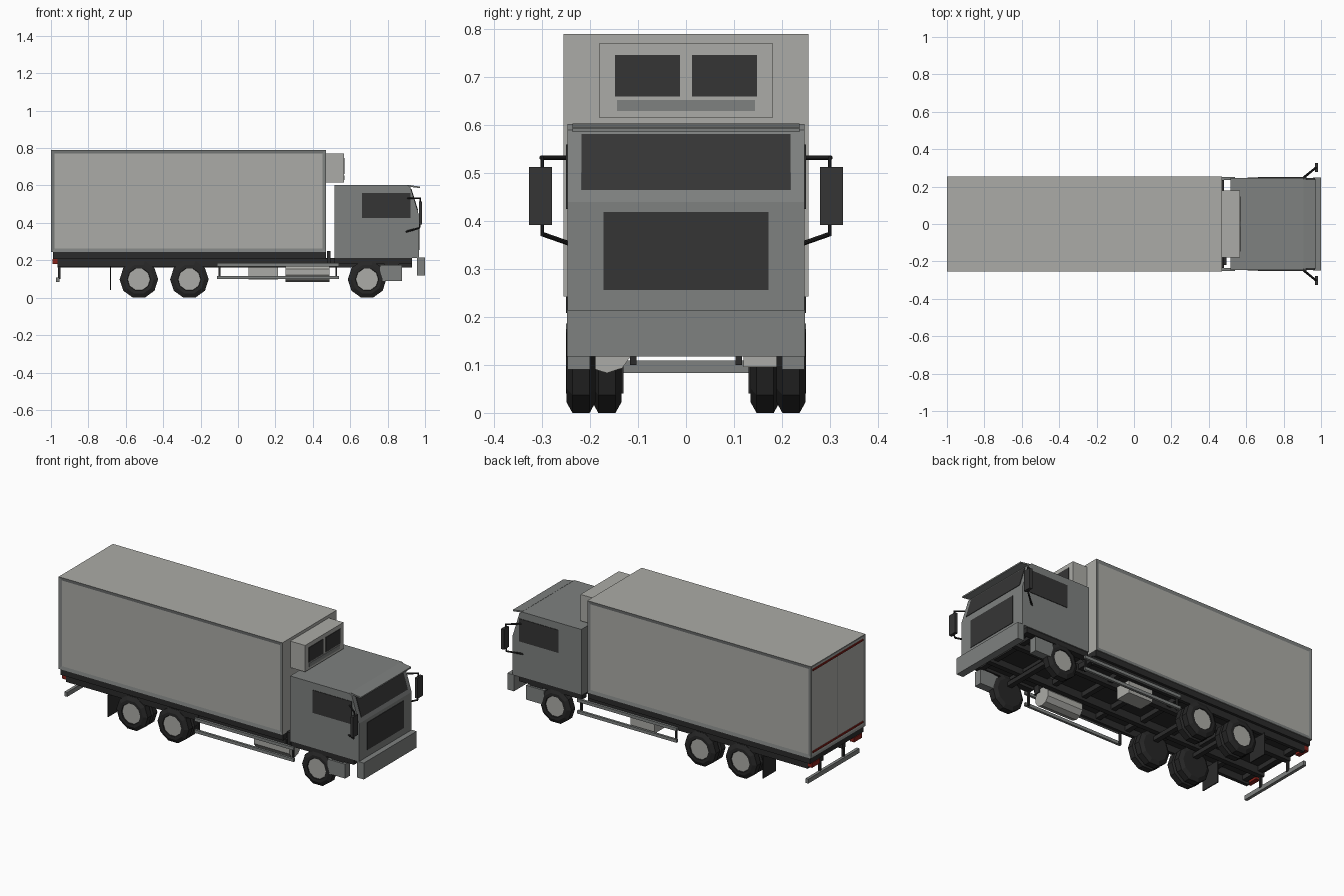
import bpy, bmesh, math
from mathutils import Vector

cube = bpy.data.objects.get("Cube")
if cube:
    bpy.data.objects.remove(cube, do_unlink=True)


def material(name, rgb):
    m = bpy.data.materials.new(name)
    m.use_nodes = True
    m.diffuse_color = (*rgb, 1)
    m.node_tree.nodes["Principled BSDF"].inputs["Base Color"].default_value = (*rgb, 1)
    return m


LIGHT = material("light grey", (0.41, 0.41, 0.385))
GREY = material("cab grey", (0.21, 0.22, 0.215))
GLASS = material("dark glass", (0.036, 0.036, 0.036))
CHASSIS = material("chassis black", (0.024, 0.024, 0.024))
TYRE = material("tyre black", (0.02, 0.02, 0.02))
RED = material("red", (0.25, 0.015, 0.01))


def finish(name, bm, *mats):
    bmesh.ops.recalc_face_normals(bm, faces=bm.faces)
    me = bpy.data.meshes.new(name)
    bm.to_mesh(me)
    bm.free()
    for m in mats:
        me.materials.append(m)
    ob = bpy.data.objects.new(name, me)
    bpy.context.collection.objects.link(ob)
    return ob


def box_mesh(x, y, z):
    bm = bmesh.new()
    bmesh.ops.create_cube(bm, size=1)
    for v in bm.verts:
        v.co = [(r[0] + r[1]) / 2 + c * (r[1] - r[0]) for r, c in zip((x, y, z), v.co)]
    return bm


def box(name, x, y, z, mat):
    return finish(name, box_mesh(x, y, z), mat)


def prism(name, profile, y, mat):
    """Side profile in x and z, extruded across the width."""
    bm = bmesh.new()
    f = bm.faces.new([bm.verts.new((px, y[0], pz)) for px, pz in profile])
    ext = bmesh.ops.extrude_face_region(bm, geom=[f])["geom"]
    for v in ext:
        if isinstance(v, bmesh.types.BMVert):
            v.co.y = y[1]
    return finish(name, bm, mat)


def rod(name, a, b, r, mat, sides=8):
    a, b = Vector(a), Vector(b)
    bm = bmesh.new()
    bmesh.ops.create_cone(bm, cap_ends=True, segments=sides, radius1=r, radius2=r,
                          depth=(b - a).length)
    rot = (b - a).to_track_quat('Z', 'Y').to_matrix()
    for v in bm.verts:
        v.co = rot @ v.co + (a + b) / 2
    return finish(name, bm, mat)


def wheel(name, x, y, side):
    """Ten-sided tyre with bevelled shoulders and a recessed hub."""
    rings = [(-0.03, 0.08), (-0.018, 0.103), (0.018, 0.103), (0.03, 0.08),
             (0.03, 0.062), (0.025, 0.06)]
    n = 10
    bm = bmesh.new()
    loops = []
    for off, r in rings:
        loops.append([bm.verts.new((x + r * math.sin((i + 0.5) * math.tau / n), y + side * off,
                                    0.098 - r * math.cos((i + 0.5) * math.tau / n)))
                      for i in range(n)])
    for a, b in zip(loops, loops[1:]):
        for i in range(n):
            bm.faces.new((a[i], a[(i + 1) % n], b[(i + 1) % n], b[i]))
    bm.faces.new(loops[0])
    bm.faces.new(loops[-1]).material_index = 1
    finish(name, bm, TYRE, LIGHT)


# Cargo box: recessed panels framed in darker grey on the sides and the back
bm = box_mesh((-1, 0.47), (-0.255, 0.255), (0.243, 0.79))
bm.normal_update()
for f in [f for f in bm.faces if abs(f.normal.y) > 0.9 or f.normal.x < -0.9]:
    rim = bmesh.ops.inset_individual(bm, faces=[f], thickness=0.027 if abs(f.normal.y) > 0.9 else 0.018,
                                     depth=-0.004)["faces"]
    for r in rim:
        r.material_index = 1
finish("cargo_box", bm, LIGHT, GREY)
for z in (0.275, 0.762):
    box("rear_red_strip", (-1.001, -0.994), (-0.235, 0.235), (z - 0.005, z + 0.005), RED)
box("rear_door_gap", (-0.9985, -0.994), (-0.002, 0.002), (0.28, 0.757), GREY)
box("cargo_base", (-0.99, 0.47), (-0.25, 0.25), (0.208, 0.243), CHASSIS)

# Refrigeration unit
box("cooling_unit", (0.47, 0.567), (-0.18, 0.18), (0.615, 0.772), LIGHT)
for s in (-1, 1):
    box("cooling_vent", (0.565, 0.57), sorted((s * 0.013, s * 0.148)), (0.66, 0.747), GLASS)
box("cooling_strip", (0.565, 0.57), (-0.144, 0.144), (0.63, 0.653), GREY)

# Cab
prism("cab", [(0.515, 0.213), (0.968, 0.213), (0.968, 0.44), (0.922, 0.59),
              (0.905, 0.603), (0.515, 0.603)], (-0.247, 0.247), GREY)
prism("windscreen", [(0.955, 0.465), (0.9635, 0.465), (0.9275, 0.582), (0.919, 0.582)],
      (-0.218, 0.218), GLASS)
prism("sun_visor", [(0.905, 0.594), (0.905, 0.604), (0.972, 0.594), (0.972, 0.586)],
      (-0.237, 0.237), GREY)
box("grille", (0.965, 0.971), (-0.172, 0.172), (0.256, 0.419), GLASS)
box("front_bumper", (0.957, 1.0), (-0.248, 0.248), (0.118, 0.215), GREY)

# Chassis: rails, outer sills and cross beams
box("cab_floor", (0.515, 0.93), (-0.2, 0.2), (0.2, 0.214), CHASSIS)
for i in range(10):
    x = -0.95 + i * 0.2
    box("cross_beam", (x, x + 0.03), (-0.235, 0.235), (0.18, 0.21), CHASSIS)
for x in (-0.53, -0.26, 0.69):
    box("axle_beam", (x - 0.015, x + 0.015), (-0.2, 0.2), (0.13, 0.155), CHASSIS)

for s, side in ((1, "left"), (-1, "right")):
    def span(a, b):
        return sorted((s * a, s * b))

    box(side + "_chassis_rail", (-0.965, 0.93), span(0.09, 0.12), (0.162, 0.212), CHASSIS)
    box(side + "_outer_sill", (-0.965, 0.47), span(0.215, 0.235), (0.167, 0.21), CHASSIS)
    box(side + "_cab_sill", (0.515, 0.93), span(0.2, 0.24), (0.183, 0.214), CHASSIS)

    # Wheels: twin at the rear axles, single at the front
    for x in (-0.53, -0.26):
        wheel(side + "_rear_outer_wheel", x, s * 0.219, s)
        wheel(side + "_rear_inner_wheel", x, s * 0.165, s)
    wheel(side + "_front_wheel", 0.69, s * 0.219, s)
    box(side + "_mudflap", (-0.684, -0.678), span(0.13, 0.25), (0.04, 0.17), CHASSIS)

    # Side guards
    for z in (0.177, 0.108):
        box(side + "_guard_rail", (-0.112, 0.54), span(0.236, 0.25), (z - 0.009, z + 0.009), GREY)
    for x in (-0.098, 0.525):
        box(side + "_guard_post", (x - 0.005, x + 0.005), span(0.225, 0.238), (0.1, 0.21), CHASSIS)

    # Cab side window, step, mirror and arms
    box(side + "_window", (0.664, 0.922), span(0.245, 0.25), (0.425, 0.56), GLASS)
    box(side + "_step", (0.76, 0.877), span(0.2, 0.247), (0.09, 0.175), GREY)
    box(side + "_step_bracket", (0.78, 0.86), span(0.205, 0.235), (0.17, 0.2), CHASSIS)
    box(side + "_mirror", (0.967, 0.985), span(0.279, 0.327), (0.392, 0.513), GLASS)
    rod(side + "_mirror_top_arm", (0.9, s * 0.24, 0.532), (0.974, s * 0.302, 0.532), 0.005, TYRE)
    rod(side + "_mirror_top_link", (0.974, s * 0.3, 0.535), (0.974, s * 0.3, 0.5), 0.004, TYRE)
    rod(side + "_mirror_low_arm", (0.895, s * 0.24, 0.352), (0.97, s * 0.3, 0.373), 0.005, TYRE)
    rod(side + "_mirror_low_link", (0.97, s * 0.3, 0.373), (0.974, s * 0.3, 0.4), 0.004, TYRE)

    # Rear lights and bumper mounts
    box(side + "_rear_light", (-0.993, -0.965), span(0.16, 0.235), (0.18, 0.207), RED)
    box(side + "_bumper_mount", (-0.963, -0.95), span(0.103, 0.117), (0.1, 0.17), CHASSIS)

box("rear_bumper", (-0.972, -0.954), (-0.24, 0.24), (0.083, 0.109), GREY)

# Underfloor equipment
rod("fuel_tank", (0.255, -0.165, 0.137), (0.49, -0.165, 0.137), 0.054, LIGHT, 10)
box("battery_box", (0.055, 0.215), (0.12, 0.215), (0.096, 0.17), LIGHT)
box("intake_pipe", (0.475, 0.495), (-0.22, -0.18), (0.17, 0.25), CHASSIS)
